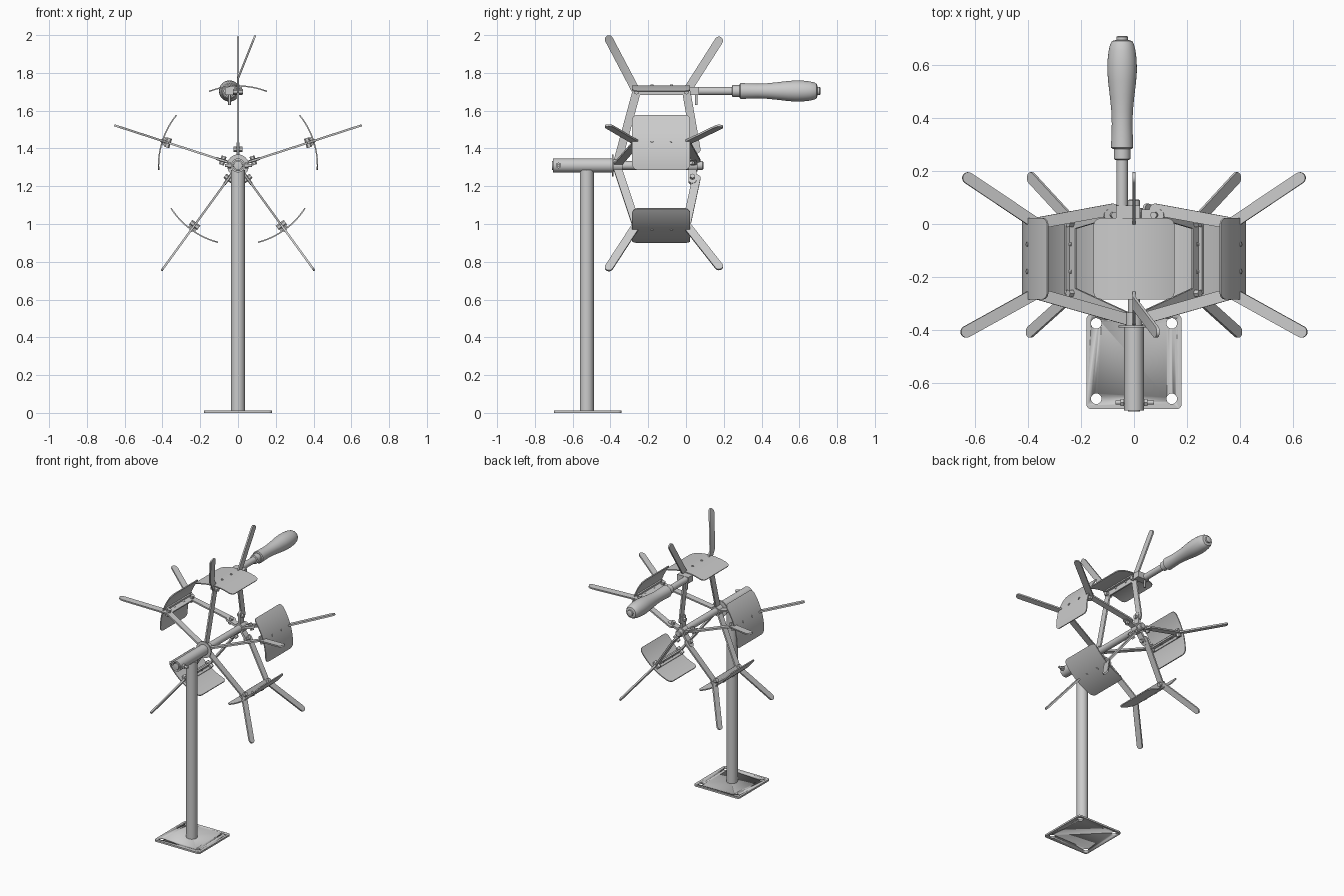
import bpy, bmesh, math
from mathutils import Vector, Matrix

if "Cube" in bpy.data.objects:
    bpy.data.objects.remove(bpy.data.objects["Cube"])

AXIS_Z = 1.31          # height of the wheel axle
R_PLATE = 0.42         # radius of the curved plates


def finish(name, bm, smooth=True):
    bmesh.ops.recalc_face_normals(bm, faces=bm.faces[:])
    me = bpy.data.meshes.new(name)
    bm.to_mesh(me)
    bm.free()
    ob = bpy.data.objects.new(name, me)
    bpy.context.collection.objects.link(ob)
    if smooth:
        bpy.ops.object.select_all(action='DESELECT')
        ob.select_set(True)
        bpy.context.view_layer.objects.active = ob
        bpy.ops.object.shade_smooth_by_angle(angle=math.radians(35))
    return ob


def extrude(bm, pts, vec):
    """Extrude a flat outline along vec."""
    f = bm.faces.new([bm.verts.new(p) for p in pts])
    g = bmesh.ops.extrude_face_region(bm, geom=[f])['geom']
    bmesh.ops.translate(bm, vec=vec, verts=[v for v in g if isinstance(v, bmesh.types.BMVert)])


def lathe(name, profile, x=0, z=AXIS_Z, n=32, closed=False):
    """Revolve (y, radius) points about an axis along y."""
    bm = bmesh.new()
    rings = [[bm.verts.new((x + r * math.cos(2 * math.pi * i / n), y,
                            z + r * math.sin(2 * math.pi * i / n))) for i in range(n)]
             for y, r in profile]
    pairs = list(zip(rings, rings[1:] + rings[:1] if closed else rings[1:]))
    for a, b in pairs:
        for i in range(n):
            bm.faces.new((a[i], a[(i + 1) % n], b[(i + 1) % n], b[i]))
    if not closed:
        bm.faces.new(rings[0])
        bm.faces.new(rings[-1])
    return finish(name, bm)


def rod(name, a, b, r, n=24):
    a, b = Vector(a), Vector(b)
    bm = bmesh.new()
    bmesh.ops.create_cone(bm, cap_ends=True, segments=n, radius1=r, radius2=r, depth=(b - a).length,
                          matrix=Matrix.Translation((a + b) / 2) @
                          (b - a).to_track_quat('Z', 'Y').to_matrix().to_4x4())
    return finish(name, bm)


def box(name, lo, hi):
    bm = bmesh.new()
    lo, hi = Vector(lo), Vector(hi)
    bmesh.ops.create_cube(bm, size=1, matrix=Matrix.Translation((lo + hi) / 2) @
                          Matrix.Diagonal((*(hi - lo), 1)))
    return finish(name, bm, False)


def flat_bar(name, path, w, t, bend=None):
    """Flat bar along a (y, z) path, round at its ends, mitred at its corners."""
    p = [Vector(q) for q in path]
    d = [(b - a).normalized() for a, b in zip(p, p[1:])]
    nrm = [Vector((-v.y, v.x)) for v in d]
    h = w / 2
    left, right = [], []
    for i in range(1, len(p) - 1):
        m = (nrm[i - 1] + nrm[i]).normalized()
        m *= h / m.dot(nrm[i])
        left.append(p[i] + m)
        right.append(p[i] - m)

    def cap(c, n, f):
        return [c + n * h * math.cos(k * math.pi / 10) + f * h * math.sin(k * math.pi / 10) for k in range(11)]
    outline = left + cap(p[-1], nrm[-1], d[-1]) + right[::-1] + cap(p[0], -nrm[0], -d[0])
    bm = bmesh.new()
    extrude(bm, [(-t / 2, q.x, q.y) for q in outline], (t, 0, 0))
    if bend:  # push the tip sideways above a crease
        bmesh.ops.bisect_plane(bm, geom=bm.verts[:] + bm.edges[:] + bm.faces[:],
                               plane_co=(0, 0, bend[0]), plane_no=(0, 0, 1))
        for v in bm.verts:
            v.co.x += max(0, v.co.z - bend[0]) * bend[1]
    return finish(name, bm)


def rounded_rect(x0, x1, y0, y1, r, n=6):
    pts = []
    for cx, cy, a0 in ((x1 - r, y1 - r, 0), (x0 + r, y1 - r, 90), (x0 + r, y0 + r, 180), (x1 - r, y0 + r, 270)):
        for k in range(n + 1):
            a = math.radians(a0 + 90 * k / n)
            pts.append(Vector((cx + r * math.cos(a), cy + r * math.sin(a), 0)))
    return pts


def curved_plate(name):
    """Rounded rectangle wrapped round the axle."""
    bm = bmesh.new()
    half = 0.152
    bm.faces.new([bm.verts.new(q) for q in rounded_rect(-half, half, -0.285, 0.022, 0.03)])
    for k in range(1, 24):
        bmesh.ops.bisect_plane(bm, geom=bm.verts[:] + bm.edges[:] + bm.faces[:],
                               plane_co=(-half + 2 * half * k / 24, 0, 0), plane_no=(1, 0, 0))
    g = bmesh.ops.extrude_face_region(bm, geom=bm.faces[:])['geom']
    bmesh.ops.translate(bm, vec=(0, 0, 0.007), verts=[v for v in g if isinstance(v, bmesh.types.BMVert)])
    for v in bm.verts:
        a, r = v.co.x / 0.41, R_PLATE - 0.003 + v.co.z
        v.co.x, v.co.z = r * math.sin(a), r * math.cos(a)
    return finish(name, bm)


# base plate with four bolt holes
bm = bmesh.new()
extrude(bm, rounded_rect(-0.18, 0.18, -0.7, -0.342, 0.018), (0, 0, 0.012))
base = finish("base_plate", bm)
for sx in (-1, 1):
    for y in (-0.376, -0.661):
        hole = rod("bolt_hole_cutter", (sx * 0.143, y, -0.05), (sx * 0.143, y, 0.05), 0.02)
        hole.hide_render = True
        hole.hide_set(True)
        m = base.modifiers.new("hole", 'BOOLEAN')
        m.operation, m.object, m.solver = 'DIFFERENCE', hole, 'EXACT'

# post, head tube, axle and stop washer
rod("post", (0, -0.525, 0.005), (0, -0.525, 1.285), 0.037, 40)
lathe("head_tube", [(-0.705, 0.037), (-0.385, 0.037), (-0.385, 0.027), (-0.705, 0.027)], closed=True)
lathe("axle", [(-0.71, 0.018), (-0.709, 0.023), (0.088, 0.023), (0.092, 0.018)])
lathe("stop_washer", [(-0.392, 0.058), (-0.384, 0.058)])
lathe("front_hub", [(-0.384, 0.032), (-0.335, 0.032)])
lathe("back_hub", [(0.012, 0.033), (0.06, 0.033)])
rod("retaining_pin", (-0.07, -0.675, AXIS_Z), (0.075, -0.675, AXIS_Z), 0.008)
for s in (-1, 1):
    rod("pin_nut", (s * 0.037, -0.675, AXIS_Z), (s * 0.052, -0.675, AXIS_Z), 0.016, 6)

# five spoke frames, each built upright then turned about the axle
for i in range(5):
    parts = [
        flat_bar("front_arm", [(-0.362, 0.02), (-0.262, 0.39), (-0.408, 0.667)], 0.044, 0.011,
                 (0.46, 0.4) if i == 0 else None),
        flat_bar("back_arm", [(0.055, 0.085), (0.002, 0.39), (0.174, 0.66)], 0.044, 0.011),
        flat_bar("hub_tab", [(0.034, 0.02), (0.034, 0.1)], 0.042, 0.016),
        flat_bar("cross_bar", [(-0.262, 0.39), (0.002, 0.39)], 0.034, 0.011),
        box("plate_bracket", (-0.022, -0.265, 0.407), (0.022, 0.005, 0.416)),
        curved_plate("curved_plate"),
        rod("hub_bolt", (-0.024, 0.034, 0.085), (0.024, 0.034, 0.085), 0.014, 6),
    ]
    for y in (-0.262, 0.002):
        parts.append(rod("elbow_bolt", (-0.026, y, 0.39), (0.026, y, 0.39), 0.015, 6))
    for y in (-0.18, -0.077):
        parts.append(rod("plate_rivet", (0, y, 0.395), (0, y, 0.428), 0.009, 16))
    turn = Matrix.Translation((0, 0, AXIS_Z)) @ Matrix.Rotation(2 * math.pi * i / 5, 4, 'Y')
    for ob in parts:
        ob.data.transform(turn)

# crank handle on the top frame
HX, HZ = -0.045, 1.704
lathe("handle_shaft", [(0.04, 0.022), (0.25, 0.022)], HX, HZ)
box("handle_clamp", (-0.068, 0.02, HZ - 0.022), (0.022, 0.07, HZ + 0.022))
rod("handle_clamp_bolt", (HX, 0.055, 1.63), (HX, 0.055, 1.69), 0.007)
lathe("handle_ferrule", [(0.243, 0.026), (0.246, 0.031), (0.284, 0.031), (0.287, 0.026)], HX, HZ)
lathe("handle_grip", [(0.284, 0.036), (0.289, 0.042), (0.33, 0.0405), (0.38, 0.039), (0.43, 0.041), (0.48, 0.046),
                      (0.54, 0.053), (0.58, 0.056), (0.62, 0.055), (0.655, 0.051), (0.68, 0.045), (0.692, 0.038),
                      (0.696, 0.024)], HX, HZ)
lathe("handle_end_nut", [(0.69, 0.022), (0.708, 0.022), (0.711, 0.017)], HX, HZ)
